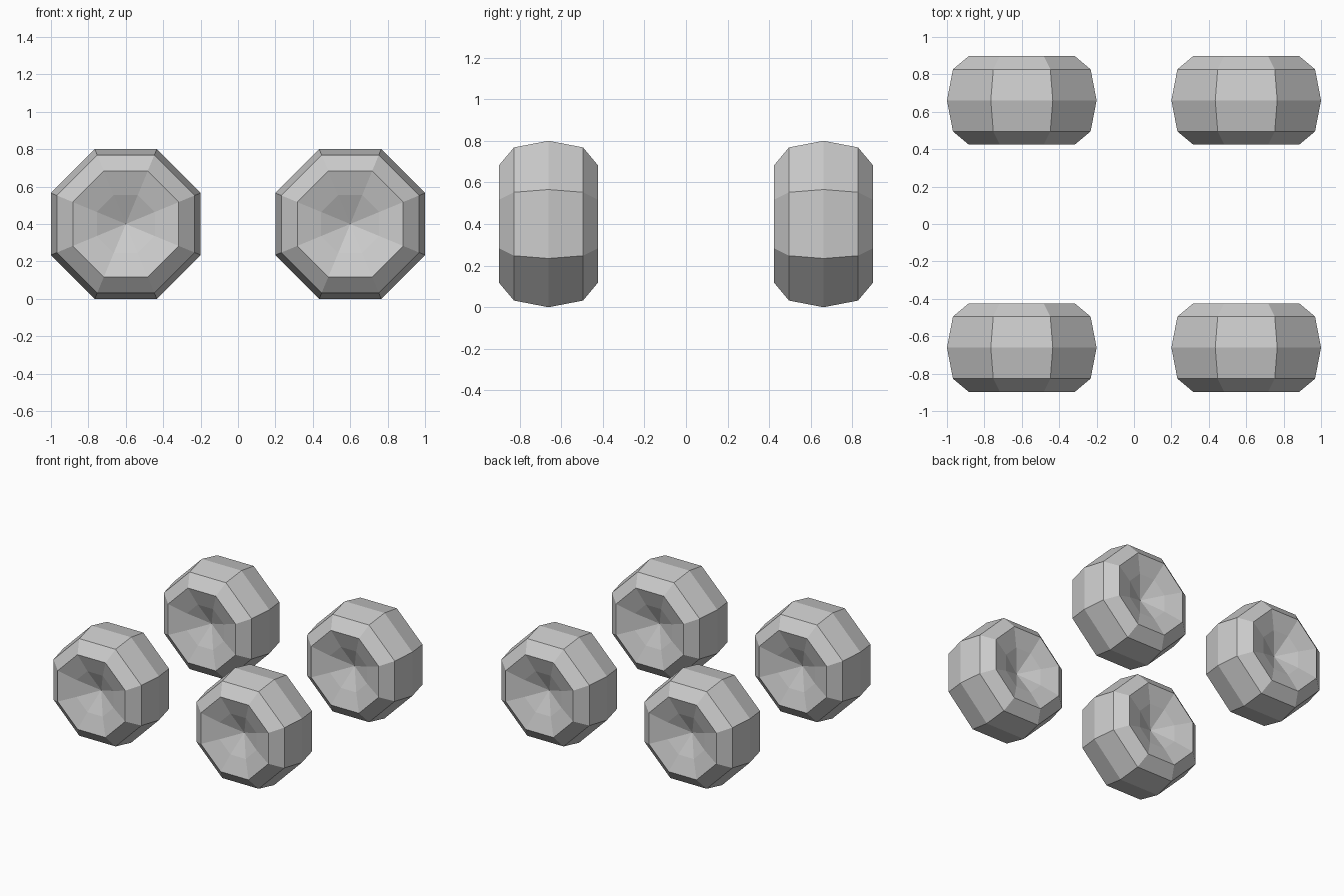
import bpy, bmesh
from math import cos, sin, pi

if "Cube" in bpy.data.objects:
    bpy.data.objects.remove(bpy.data.objects["Cube"])

SIDES = 8
# (apothem, offset along axle) from one hub centre, over the tread, to the other
HALF = [(0.155, 0.194), (0.283, 0.237), (0.368, 0.166)]
HUB = 0.12
PROFILE = HALF + [(0.4, 0.0)] + [(r, -y) for r, y in reversed(HALF)]


def wheel_mesh():
    bm = bmesh.new()
    k = 1 / cos(pi / SIDES)
    rings = []
    for r, y in PROFILE:
        rings.append([bm.verts.new((r * k * cos((i + .5) * 2 * pi / SIDES), y,
                                    r * k * sin((i + .5) * 2 * pi / SIDES)))
                      for i in range(SIDES)])
    # bands around the wheel
    for a, b in zip(rings, rings[1:]):
        for i in range(SIDES):
            j = (i + 1) % SIDES
            bm.faces.new((a[i], a[j], b[j], b[i]))
    # sunken hub cones
    for ring, y in ((rings[0], HUB), (rings[-1], -HUB)):
        c = bm.verts.new((0, y, 0))
        for i in range(SIDES):
            bm.faces.new((ring[i], ring[(i + 1) % SIDES], c))
    bmesh.ops.recalc_face_normals(bm, faces=bm.faces)
    me = bpy.data.meshes.new("wheel")
    bm.to_mesh(me)
    bm.free()
    return me


mesh = wheel_mesh()
for yn, y in (("front", -0.661), ("back", 0.661)):
    for xn, x in (("left", -0.6), ("right", 0.6)):
        ob = bpy.data.objects.new(f"{yn}_{xn}_wheel", mesh)
        ob.location = (x, y, 0.4)
        bpy.context.collection.objects.link(ob)
